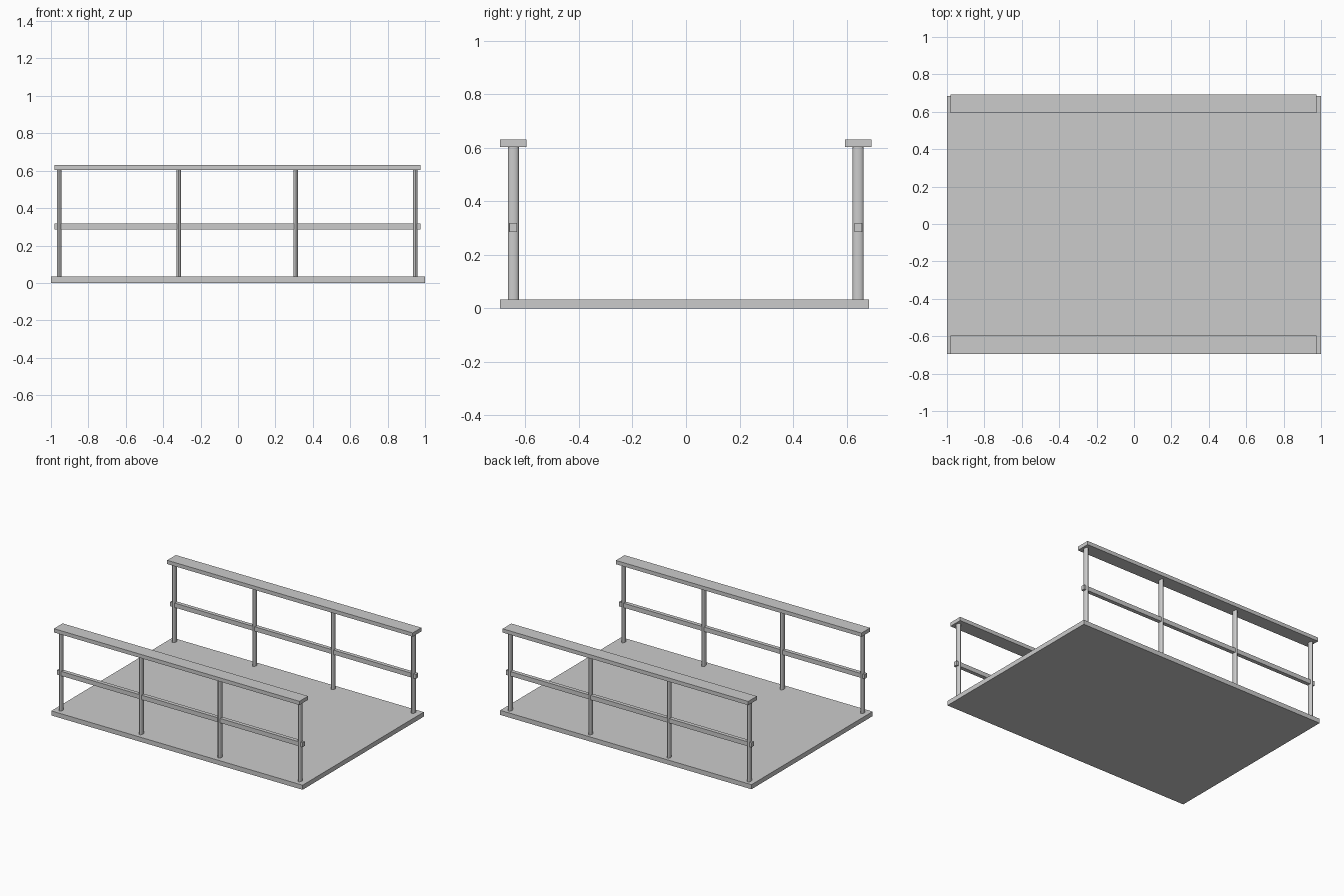
import bpy

if "Cube" in bpy.data.objects:
    bpy.data.objects.remove(bpy.data.objects["Cube"])


def box(name, x, y, z):
    """Box from (min, max) ranges on each axis."""
    lo, hi = zip(x, y, z)
    bpy.ops.mesh.primitive_cube_add(size=1, location=[(a + b) / 2 for a, b in zip(lo, hi)])
    ob = bpy.context.object
    ob.name = name
    ob.scale = [b - a for a, b in zip(lo, hi)]
    bpy.ops.object.transform_apply(location=False, rotation=False, scale=True)
    return ob


def post(name, x, y, z0, z1):
    """Upright with an oval section, narrow along the railing."""
    bpy.ops.mesh.primitive_cylinder_add(vertices=16, radius=1, depth=1,
                                        location=(x, y, (z0 + z1) / 2))
    ob = bpy.context.object
    ob.name = name
    ob.scale = (0.0125, 0.0205, z1 - z0)
    bpy.ops.object.transform_apply(location=False, rotation=False, scale=True)
    bpy.ops.object.shade_smooth_by_angle()
    return ob


# Deck slab
box("deck", (-1, 1), (-0.694, 0.684), (0, 0.033))

# Two railings: flat handrail, thin middle rail and four posts each
for side, yc in (("front", -0.645), ("back", 0.643)):
    box(side + "_handrail", (-0.98, 0.975), (yc - 0.049, yc + 0.05), (0.603, 0.63))
    box(side + "_middle_rail", (-0.98, 0.975), (yc - 0.014, yc + 0.014), (0.286, 0.318))
    for i, x in enumerate((-0.956, -0.317, 0.309, 0.948)):
        post(f"{side}_post_{i + 1}", x, yc, 0.03, 0.606)
